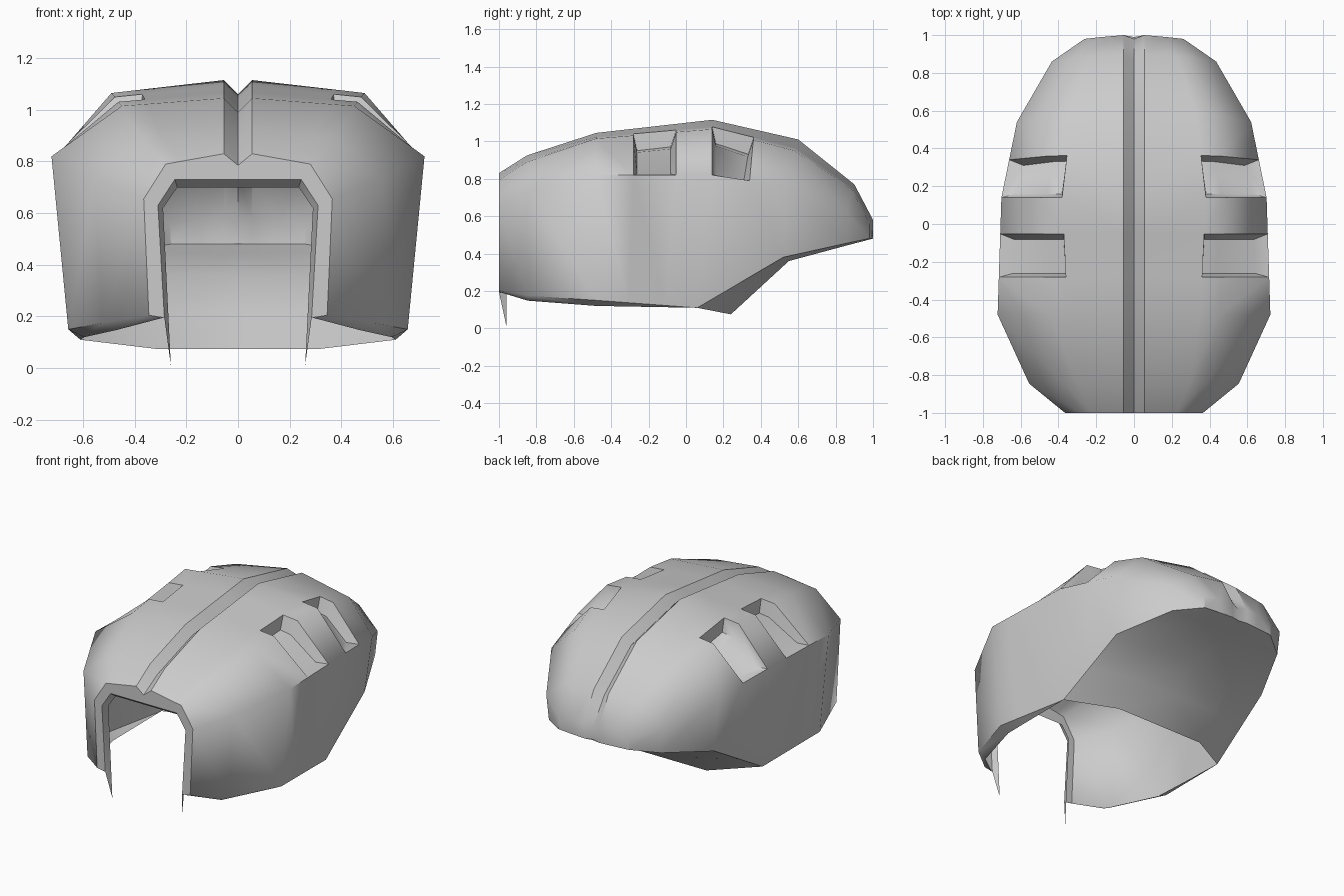
import bpy, bmesh
from mathutils import Vector as V

if "Cube" in bpy.data.objects:
    bpy.data.objects.remove(bpy.data.objects["Cube"])


def add_grid(bm, rows, skip=()):
    vs = [[bm.verts.new(p) for p in r] for r in rows]
    for i in range(len(vs) - 1):
        for j in range(len(vs[0]) - 1):
            if (i, j) not in skip:
                bm.faces.new((vs[i][j], vs[i][j + 1], vs[i + 1][j + 1], vs[i + 1][j]))
    return vs


def finish(bm, name, sharp_angle):
    # weld, mark creases, shade smooth and mirror across x
    bmesh.ops.remove_doubles(bm, verts=bm.verts, dist=0.0008)
    bmesh.ops.recalc_face_normals(bm, faces=bm.faces)
    for f in bm.faces:
        f.smooth = True
    for e in bm.edges:
        groove = all(v.co.x < 0.06 for v in e.verts) and abs(e.verts[0].co.y - e.verts[1].co.y) > 0.1
        if groove or (len(e.link_faces) == 2 and e.calc_face_angle(0) > sharp_angle):
            e.smooth = False
    me = bpy.data.meshes.new(name)
    bm.to_mesh(me)
    bm.free()
    ob = bpy.data.objects.new(name, me)
    bpy.context.collection.objects.link(ob)
    m = ob.modifiers.new("mirror", 'MIRROR')
    m.use_clip = True
    m.merge_threshold = 0.001
    return ob


def lerp_row(a, b, t):
    return [p.lerp(q, t) for p, q in zip(a, b)]


def section(groove, ridge, shoulder, wide, low, lip):
    r, s = V(ridge), V(shoulder)
    return [V(groove), r, r.lerp(s, 0.75), s, V(wide), V(low), V(low) + lip * V((-0.062, 0, -0.03))]


# Half cross-sections from front to back
s0 = section((0, -1, .785), (.055, -1, .83), (.28, -1, .79), (.365, -1, .655), (.345, -1, .205), 0)
s0[6] = V((.29, -1, .195))
s1 = section((0, -.85, .87), (.055, -.85, .925), (.37, -.85, .89), (.555, -.845, .74), (.525, -.845, .175), .9)
s2 = section((0, -.48, .99), (.055, -.48, 1.045), (.45, -.48, 1.015), (.722, -.48, .82), (.657, -.48, .15), 1)
s3 = section((0, .13, 1.06), (.055, .14, 1.115), (.49, .14, 1.065), (.702, .14, .82), (.61, .06, .11), 0)
s4 = section((0, .58, .96), (.055, .6, 1.01), (.42, .58, .95), (.62, .54, .76), (.575, .52, .38), 0)
s5 = section((0, .865, .735), (.055, .9, .77), (.28, .885, .745), (.435, .86, .62), (.415, .86, .455), 0)
s6 = section((0, .98, .57), (.055, 1, .58), (.17, .99, .575), (.262, .98, .56), (.26, .98, .48), 0)
v1, v2 = lerp_row(s2, s3, .32), lerp_row(s2, s3, .69)
v3 = lerp_row(s3, s4, .5)
rows = [s0, s1, s2, v1, v2, s3, v3, s4, s5, s6]

# Shell with recessed side vents
bm = bmesh.new()
vents = (3, 5)
grid = add_grid(bm, rows, [(i, j) for i in vents for j in (2, 3)])
drop = (V((0, 0, -.09)), V((-.03, 0, -.09)), V((-.075, 0, .005)))
for i in vents:
    floor = [[bm.verts.new(grid[i + k][j].co + drop[j - 2] + V((0, (.02, -.03)[k], 0)))
              for j in (2, 3, 4)] for k in (0, 1)]
    top = [grid[i + k][j] for k, j in ((0, 2), (0, 3), (0, 4), (1, 4), (1, 3), (1, 2))]
    low = floor[0] + floor[1][::-1]
    for a in range(6):
        b = (a + 1) % 6
        bm.faces.new((top[a], top[b], low[b], low[a]))
    for j in (0, 1):
        bm.faces.new((floor[0][j], floor[0][j + 1], floor[1][j + 1], floor[1][j]))
# short vertical wall at the back
add_grid(bm, [s6[:5], [V((p.x, max(p.y, .98), .48)) for p in s6[:5]]])
finish(bm, "helmet_shell", 0.98)

# Frame around the front opening
bm = bmesh.new()
inner = [(0, .73), (.055, .73), (.19, .73), (.245, .73), (.31, .63), (.285, .195)]
back = [(0, .70), (.055, .70), (.18, .70), (.235, .70), (.29, .62), (.26, 0.01)]
add_grid(bm, [s0[:6], [V((x, -1, z)) for x, z in inner], [V((x, -.96, z)) for x, z in back]])
finish(bm, "opening_frame", 0.6)

# Sloped panel closing the lower back
bm = bmesh.new()
p0 = [s3[5], V((.32, .24, .075)), V((0, .24, .075))]
p1 = [s4[5], V((.3, .55, .36)), V((0, .55, .36))]
p2 = [s5[5], V((.22, .87, .446)), V((0, .87, .446))]
p3 = [s6[5], V((.055, 1, .48)), V((0, .99, .48))]
add_grid(bm, [p0, lerp_row(p0, p1, .5), p1, p2, p3])
finish(bm, "neck_panel", 1.0)
